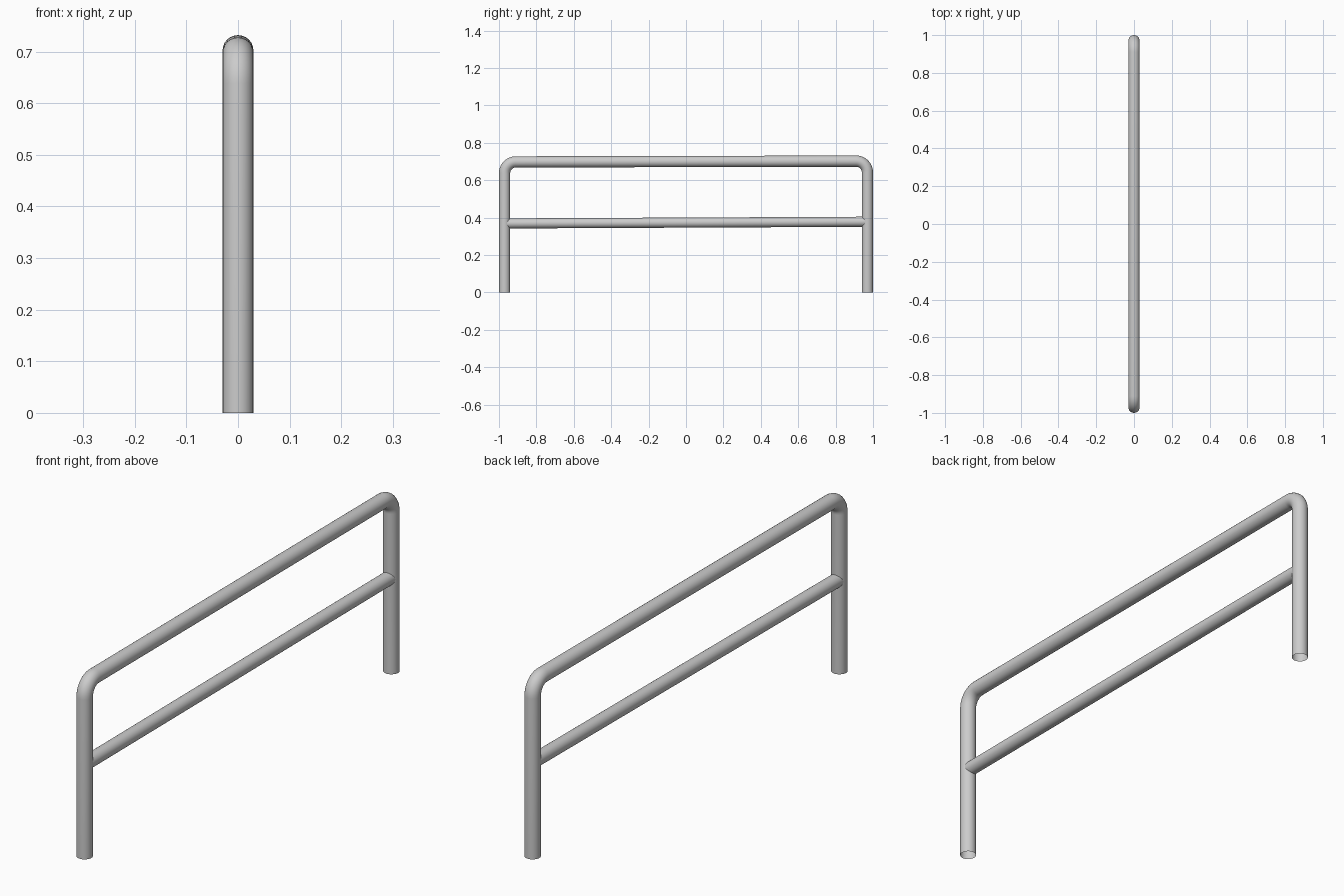
import bpy
from math import sin, cos, pi

if "Cube" in bpy.data.objects:
    bpy.data.objects.remove(bpy.data.objects["Cube"])

R = 0.03         # main tube radius
Y = 0.97         # post centre line
BEND = 0.06      # bend radius of the centre line


def tube(name, points, radius):
    """Sweep a round, open-ended tube along a path and turn it into a mesh."""
    cu = bpy.data.curves.new(name, 'CURVE')
    cu.dimensions = '3D'
    cu.bevel_depth = radius
    cu.bevel_resolution = 10
    sp = cu.splines.new('POLY')
    sp.points.add(len(points) - 1)
    for p, co in zip(sp.points, points):
        p.co = (*co, 1)
    ob = bpy.data.objects.new(name, cu)
    bpy.context.collection.objects.link(ob)
    bpy.ops.object.select_all(action='DESELECT')
    ob.select_set(True)
    bpy.context.view_layer.objects.active = ob
    bpy.ops.object.convert(target='MESH')
    bpy.ops.object.shade_smooth_by_angle()
    return bpy.context.object


def bend(side, top, n=10):
    """Quarter arc from the post up into the top rail."""
    return [(0, side * (Y - BEND + BEND * cos(a)), top - BEND + BEND * sin(a))
            for a in (i / n * pi / 2 for i in range(n + 1))]


# Posts and top rail: one bent tube, the rail rising very slightly to the back
path = [(0, -Y, 0)] + bend(-1, 0.698) + bend(1, 0.702)[::-1] + [(0, Y, 0)]
tube("bent_frame", path, R)

# Thinner middle rail running into both posts
tube("middle_rail", [(0, -0.96, 0.369), (0, 0.96, 0.378)], 0.027)
